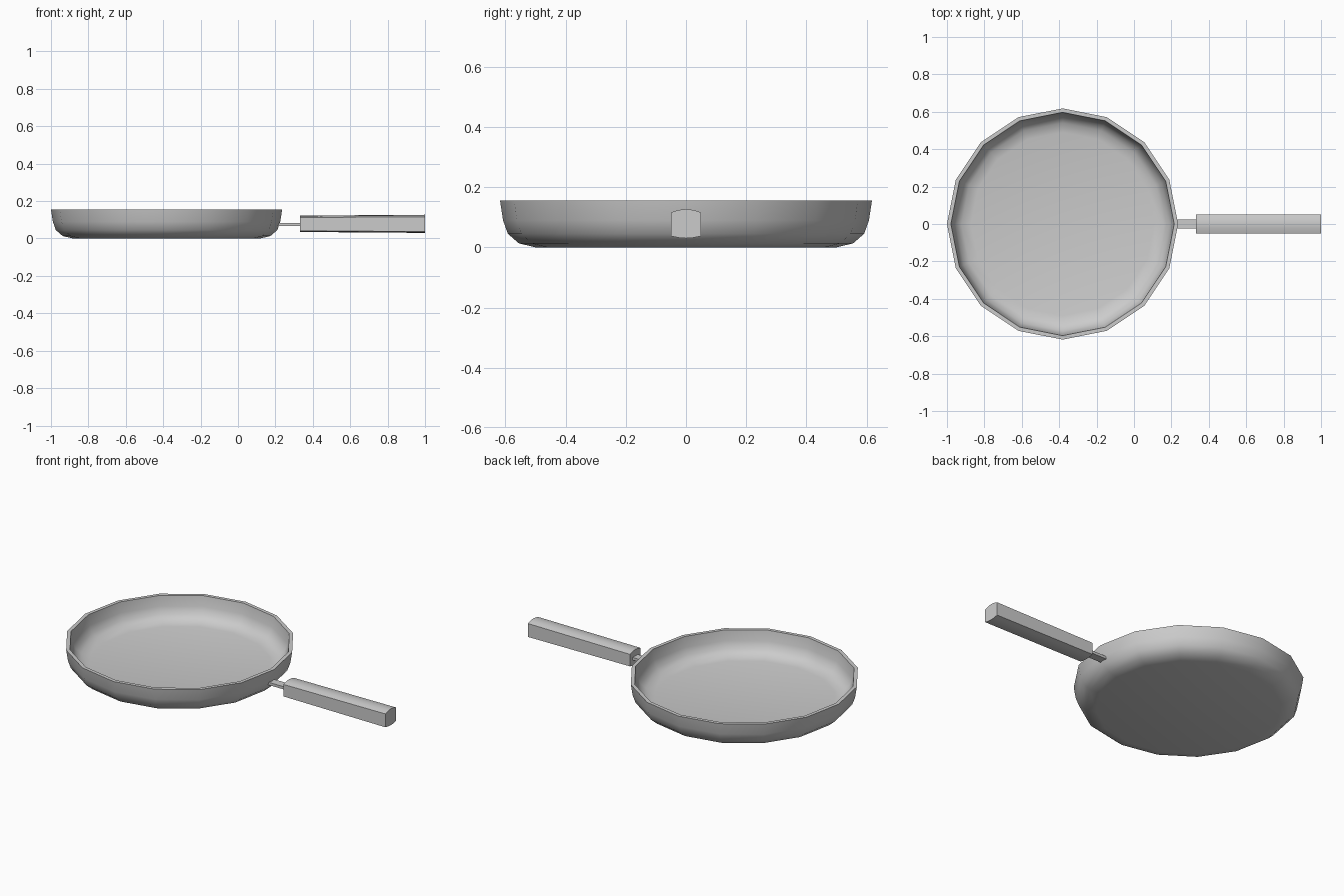
import bpy
import bmesh
from math import cos, sin, pi, radians

cube = bpy.data.objects.get("Cube")
if cube:
    bpy.data.objects.remove(cube)

grey = bpy.data.materials.new("plain grey")
grey.use_nodes = True
grey.diffuse_color = (0.6, 0.6, 0.6, 1)
grey.node_tree.nodes["Principled BSDF"].inputs["Base Color"].default_value = (0.6, 0.6, 0.6, 1)


def loft(name, rings, smooth_angle):
    """Skin a row of equal rings and cap both ends."""
    bm = bmesh.new()
    loops = [[bm.verts.new(p) for p in ring] for ring in rings]
    for a, b in zip(loops, loops[1:]):
        for i in range(len(a)):
            j = (i + 1) % len(a)
            bm.faces.new((a[i], a[j], b[j], b[i]))
    bm.faces.new(loops[0])
    bm.faces.new(loops[-1])
    bmesh.ops.recalc_face_normals(bm, faces=bm.faces)
    mesh = bpy.data.meshes.new(name)
    bm.to_mesh(mesh)
    bm.free()
    mesh.materials.append(grey)
    obj = bpy.data.objects.new(name, mesh)
    bpy.context.collection.objects.link(obj)
    bpy.ops.object.select_all(action='DESELECT')
    obj.select_set(True)
    bpy.context.view_layer.objects.active = obj
    bpy.ops.object.shade_smooth_by_angle(angle=radians(smooth_angle))
    return obj


# Pan: sixteen-sided shell, profile runs from the base up over the rim to the floor
SIDES = 16
profile = [(0.50, 0), (0.555, 0.013), (0.592, 0.045), (0.608, 0.09), (0.618, 0.155),
           (0.597, 0.155), (0.588, 0.095), (0.572, 0.055), (0.54, 0.03), (0.49, 0.02)]
turn = [2 * pi * i / SIDES for i in range(SIDES)]
loft("pan", [[(-0.382 + r * cos(t), r * sin(t), z) for t in turn]
             for r, z in profile], 40)

# Neck: thin flat bar from the pan wall into the handle
loft("neck", [[(x, y, z) for y, z in ((-0.024, 0.068), (0.024, 0.068),
                                      (0.024, 0.084), (-0.024, 0.084))]
              for x in (0.212, 0.36)], 30)


# Handle: flat-sided grip with crowned top and bottom, slightly taller at the end
def grip_section(x, scale):
    half = [(0.05, -0.042), (0.05, 0.037), (0.025, 0.045)]
    points = ([(0, -0.049), (0.025, -0.047)] + half + [(0, 0.048)]
              + [(-y, z) for y, z in reversed(half)] + [(-0.025, -0.047)])
    return [(x, y, 0.079 + z * scale) for y, z in points]


loft("handle", [grip_section(0.332, 0.9), grip_section(1.0, 1.0)], 40)
